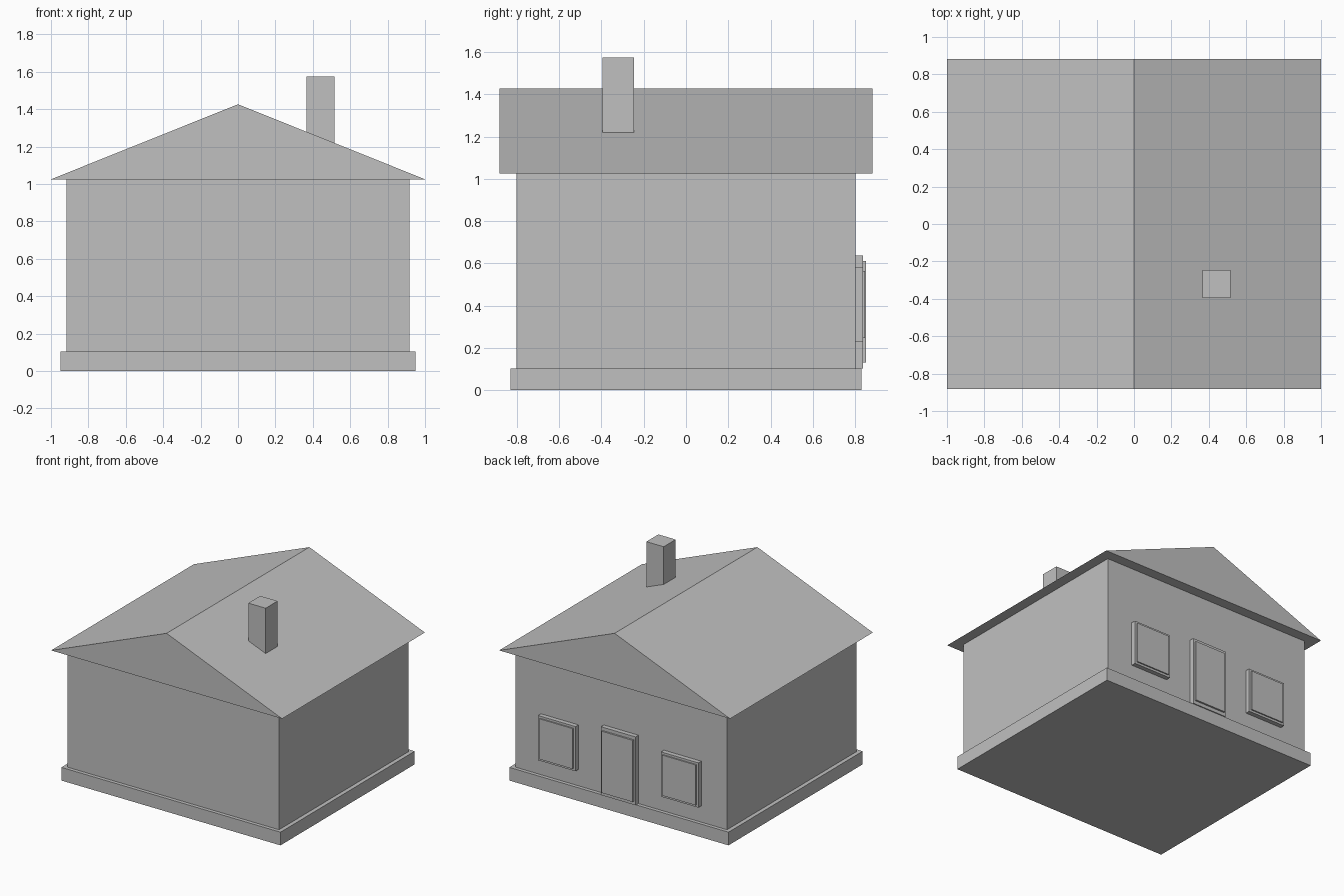
import bpy
import bmesh

if "Cube" in bpy.data.objects:
    bpy.data.objects.remove(bpy.data.objects["Cube"], do_unlink=True)

# Single plain colour
GREY = (0.53, 0.53, 0.53, 1)
grey = bpy.data.materials.new("light_grey")
grey.use_nodes = True
grey.diffuse_color = GREY
grey.node_tree.nodes["Principled BSDF"].inputs["Base Color"].default_value = GREY


def prism(name, outline, y0, y1):
    """Extrude an (x, z) outline along y into a closed solid."""
    bm = bmesh.new()
    face = bm.faces.new([bm.verts.new((x, y0, z)) for x, z in outline])
    grown = bmesh.ops.extrude_face_region(bm, geom=[face])["geom"]
    moved = [v for v in grown if isinstance(v, bmesh.types.BMVert)]
    bmesh.ops.translate(bm, verts=moved, vec=(0, y1 - y0, 0))
    bmesh.ops.recalc_face_normals(bm, faces=bm.faces)
    mesh = bpy.data.meshes.new(name)
    bm.to_mesh(mesh)
    bm.free()
    mesh.materials.append(grey)
    obj = bpy.data.objects.new(name, mesh)
    bpy.context.collection.objects.link(obj)
    return obj


def box(name, x0, x1, y0, y1, z0, z1):
    return prism(name, [(x0, z0), (x1, z0), (x1, z1), (x0, z1)], y0, y1)


# House body
EAVES, RIDGE, BASE, WALL_Y = 1.025, 1.426, 0.103, 0.802
box("foundation", -0.949, 0.949, -0.83, 0.83, 0, BASE)
box("walls", -0.917, 0.917, -WALL_Y, WALL_Y, BASE, EAVES)
prism("roof", [(-1, EAVES), (1, EAVES), (0, RIDGE)], -0.883, 0.883)
box("chimney", 0.366, 0.516, -0.395, -0.247, 1.1, 1.574)

# Door with raised panel on the back wall
FRAME_Y = 0.838
box("door_frame", -0.15, 0.15, WALL_Y, FRAME_Y, BASE, 0.638)
box("door_panel", -0.135, 0.135, FRAME_Y, 0.852, 0.13, 0.612)

# Matching windows either side of the door
for side, label in ((1, "left"), (-1, "right")):
    for part, inset, y0, y1 in (("frame", 0, WALL_Y, FRAME_Y),
                                ("pane", 0.017, FRAME_Y, 0.848)):
        x0, x1 = sorted((side * (0.37 + inset), side * (0.694 - inset)))
        box(f"{label}_window_{part}", x0, x1, y0, y1, 0.23 + inset, 0.58 - inset)
